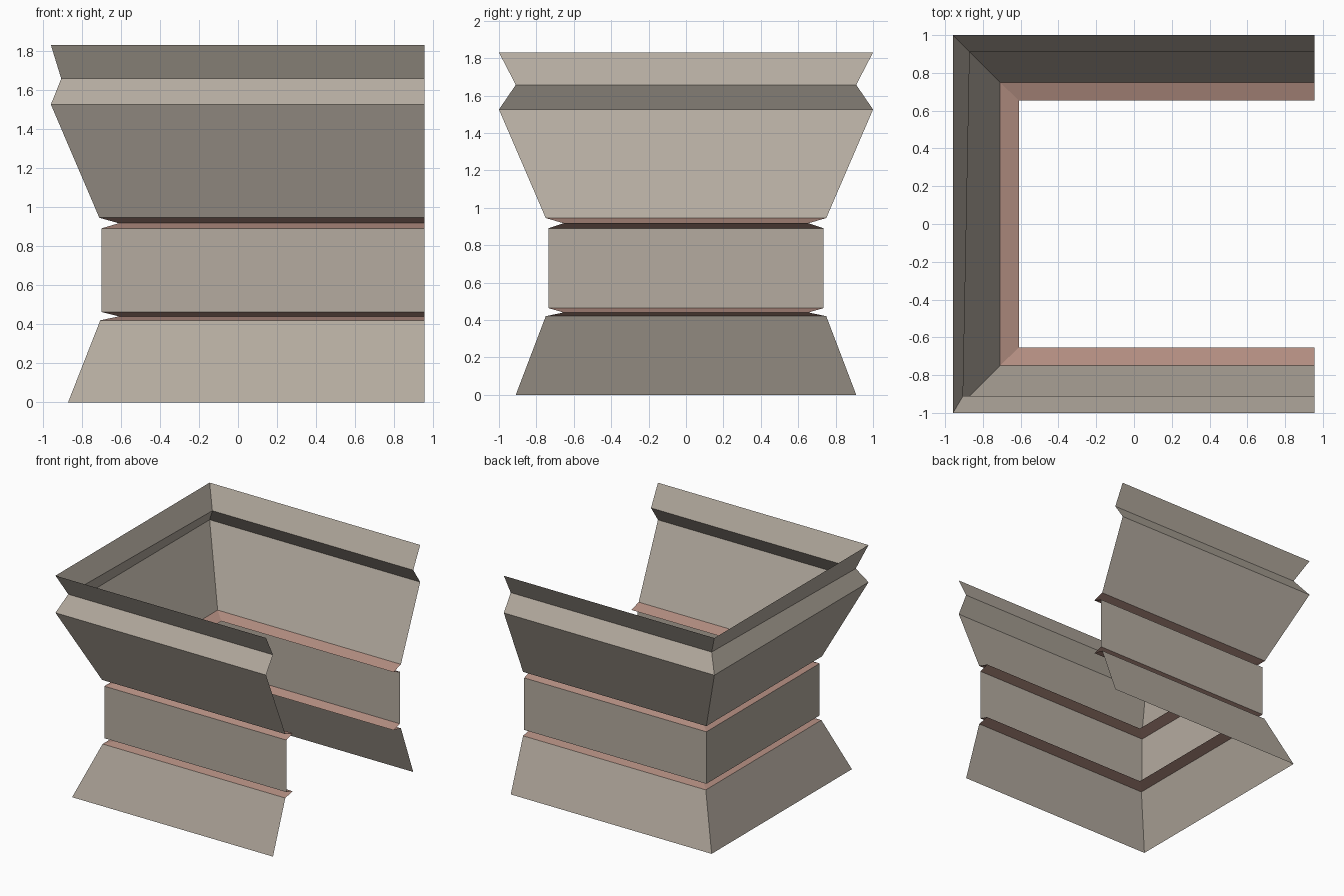
import bpy
import bmesh

if "Cube" in bpy.data.objects:
    bpy.data.objects.remove(bpy.data.objects["Cube"])


def material(name, rgb):
    m = bpy.data.materials.new(name)
    m.diffuse_color = (*rgb, 1)
    m.use_nodes = True
    m.node_tree.nodes["Principled BSDF"].inputs["Base Color"].default_value = m.diffuse_color
    return m


STONE = material("warm_stone", (0.46, 0.41, 0.35))
PINK = material("dusty_pink", (0.46, 0.275, 0.225))
X_OPEN = 0.955  # open end of the three-sided wall

# Profile: left wall x at front corner, at back corner, side wall y, height
PROFILE = [
    (-0.87, -0.87, 0.91, 0.00),
    (-0.705, -0.705, 0.75, 0.42),
    (-0.61, -0.61, 0.655, 0.44),
    (-0.70, -0.70, 0.735, 0.463),
    (-0.70, -0.70, 0.735, 0.89),
    (-0.61, -0.61, 0.655, 0.917),
    (-0.71, -0.71, 0.75, 0.945),
    (-0.958, -0.958, 1.00, 1.525),
    (-0.905, -0.87, 0.91, 1.657),
    (-0.958, -0.958, 1.00, 1.83),
]


def wall(name, first, last, mat):
    """Sweep part of the profile round the front, left and back sides."""
    bm = bmesh.new()
    rings = []
    for xf, xb, y, z in PROFILE[first:last + 1]:
        path = [(X_OPEN, y), (xb, y), (xf, -y), (X_OPEN, -y)]
        rings.append([bm.verts.new((px, py, z)) for px, py in path])
    for lo, hi in zip(rings, rings[1:]):
        for i in range(3):
            bm.faces.new((lo[i], lo[i + 1], hi[i + 1], hi[i]))
    mesh = bpy.data.meshes.new(name)
    bm.to_mesh(mesh)
    bm.free()
    mesh.materials.append(mat)
    obj = bpy.data.objects.new(name, mesh)
    bpy.context.collection.objects.link(obj)


# Stacked wall parts from the ground up
wall("base_skirt", 0, 1, STONE)
wall("lower_groove", 1, 3, PINK)
wall("middle_band", 3, 4, STONE)
wall("upper_groove", 4, 6, PINK)
wall("flared_wall", 6, 7, STONE)
wall("notched_rim", 7, 9, STONE)
